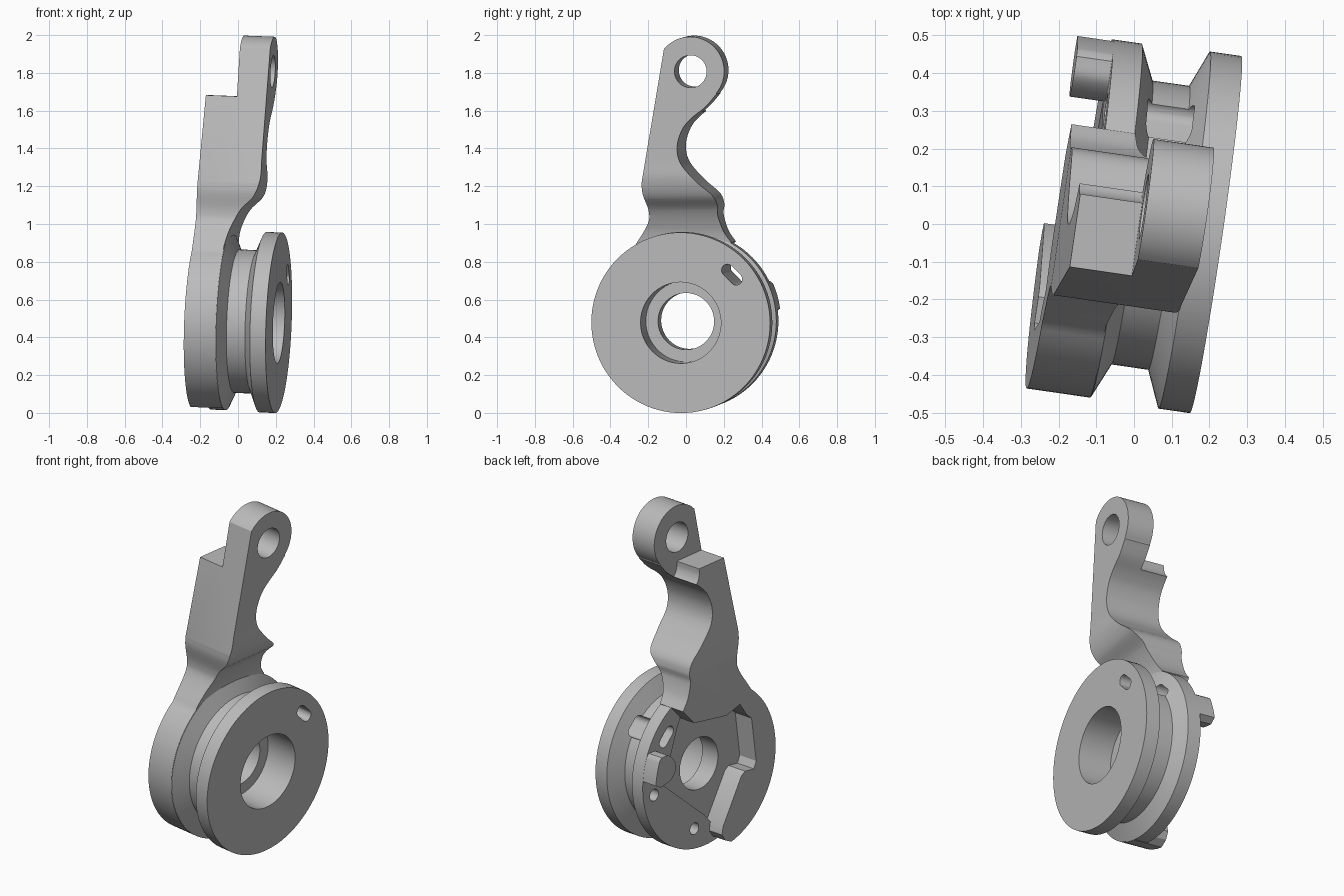
import bpy, bmesh, math
from mathutils import Matrix, Vector

cube = bpy.data.objects.get("Cube")
if cube:
    bpy.data.objects.remove(cube)

grey = bpy.data.materials.new("plain_grey")
grey.use_nodes = True
grey.diffuse_color = (0.5, 0.5, 0.5, 1)
grey.node_tree.nodes["Principled BSDF"].inputs["Base Color"].default_value = (0.5, 0.5, 0.5, 1)

# Local frame: x runs along the bore, measured from the pulley's outer face
POSE = (Matrix.Translation((0.216, -0.028, 0.477))
        @ Matrix.Rotation(math.radians(-8.2), 4, 'Z')
        @ Matrix.Rotation(math.radians(2.2), 4, 'Y'))


def finish(bm, name):
    bmesh.ops.recalc_face_normals(bm, faces=bm.faces)
    mesh = bpy.data.meshes.new(name)
    bm.to_mesh(mesh)
    bm.free()
    mesh.materials.append(grey)
    ob = bpy.data.objects.new(name, mesh)
    bpy.context.collection.objects.link(ob)
    return ob


def prism(name, points, start, end, axis='x'):
    """Extrude an outline of (y, z) along x, or of (x, z) along y."""
    bm = bmesh.new()
    place = (lambda p: (start, p[0], p[1])) if axis == 'x' else (lambda p: (p[0], start, p[1]))
    face = bm.faces.new([bm.verts.new(place(p)) for p in points])
    ext = bmesh.ops.extrude_face_region(bm, geom=[face])
    step = Vector((end - start, 0, 0)) if axis == 'x' else Vector((0, end - start, 0))
    bmesh.ops.translate(bm, verts=[v for v in ext["geom"] if isinstance(v, bmesh.types.BMVert)], vec=step)
    return finish(bm, name)


def lathe(name, profile, steps=96):
    """Turn a closed (x, radius) profile about the x axis."""
    bm = bmesh.new()
    rings = []
    for i in range(steps):
        a = math.tau * i / steps
        rings.append([bm.verts.new((x, r * math.cos(a), r * math.sin(a))) for x, r in profile])
    n = len(profile)
    for i in range(steps):
        p, q = rings[i], rings[(i + 1) % steps]
        for j in range(n):
            k = (j + 1) % n
            bm.faces.new((p[j], p[k], q[k], q[j]))
    return finish(bm, name)


def arc(cy, cz, r, a0, a1, n=32):
    angles = [math.radians(a0 + (a1 - a0) * i / n) for i in range(n + 1)]
    return [(cy + r * math.cos(a), cz + r * math.sin(a)) for a in angles]


def spline(points, n=6):
    """Smooth curve through the points."""
    pts = [Vector(p) for p in points]
    pts = [2 * pts[0] - pts[1]] + pts + [2 * pts[-1] - pts[-2]]
    out = []
    for a, b, c, d in zip(pts, pts[1:], pts[2:], pts[3:]):
        for i in range(n):
            t = i / n
            out.append(tuple(0.5 * (2 * b + (c - a) * t + (2 * a - 5 * b + 4 * c - d) * t * t
                                    + (3 * b - a - 3 * c + d) * t ** 3)))
    return out + [tuple(pts[-2])]


def capsule(cy, cz, length, radius, tilt):
    c, s = math.cos(math.radians(tilt)), math.sin(math.radians(tilt))
    h = length / 2 - radius
    return (arc(cy + h * c, cz + h * s, radius, tilt - 90, tilt + 90, 12)
            + arc(cy - h * c, cz - h * s, radius, tilt + 90, tilt + 270, 12))


def boolean(ob, tool, operation='DIFFERENCE'):
    tool.hide_render = True
    mod = ob.modifiers.new("cut", 'BOOLEAN')
    mod.operation, mod.solver, mod.object = operation, 'EXACT', tool
    bpy.context.view_layer.objects.active = ob
    bpy.ops.object.modifier_apply(modifier=mod.name)
    bpy.data.objects.remove(tool)


# Grooved pulley with stepped bore and thin rear flange
pulley = lathe("grooved_pulley", [
    (0, 0.215), (0, 0.478), (-0.084, 0.478), (-0.125, 0.38), (-0.224, 0.38),
    (-0.266, 0.473), (-0.345, 0.473), (-0.345, 0.15), (-0.2, 0.15), (-0.2, 0.215)])
boolean(pulley, prism("slot_cutter", capsule(0.275, 0.255, 0.13, 0.032, -45), -0.5, 0.1))
for y, z in ((0.08, -0.35), (0.385, -0.05)):
    boolean(pulley, prism("hole_cutter", arc(y, z, 0.034, 0, 345, 23), -0.5, -0.28))

# Shallow recess around the bore in the rear flange
recess = [(0.15, 0.36), (-0.1, 0.35), (-0.3, 0.3), (-0.36, -0.1), (-0.06, -0.37),
          (0.0, -0.295), (0.31, -0.02), (0.27, 0.08), (0.19, 0.28)]
boolean(pulley, prism("recess_cutter", recess, -0.5, -0.316))

# Lever: arm outline joined to the raised front half of the body
front_edge = spline([(-0.22, 0.735), (-0.218, 0.68), (-0.197, 0.58), (-0.21, 0.51), (-0.29, 0.385)])
back_edge = spline([(0.184, 1.207), (0.125, 1.14), (0.05, 1.08), (0.0, 1.02), (-0.028, 0.93),
                    (-0.01, 0.84), (0.07, 0.745), (0.152, 0.672), (0.174, 0.615), (0.17, 0.56),
                    (0.195, 0.475), (0.235, 0.415)])
outline = (list(reversed(back_edge))
           + arc(0.045, 1.33, 0.182, -40, 140)
           + front_edge
           + arc(0, 0, 0.475, 129, 257, 48)
           + [(-0.06, -0.44), (-0.035, -0.4), (-0.045, -0.355), (-0.2, -0.11), (-0.23, -0.09),
              (-0.3, -0.1), (-0.32, -0.06), (-0.295, 0.2), (-0.26, 0.23), (-0.21, 0.31),
              (-0.1, 0.28), (0.15, 0.32)])
lever = prism("lever_arm", outline, -0.5, 0.0)

# Side profile that thins the lever at the pulley and at the eye
neck = spline([(-0.268, 0.4), (-0.248, 0.49), (-0.2, 0.59), (-0.13, 0.665), (-0.098, 0.755), (-0.096, 0.86)])
side = ([(-0.44, -0.6), (-0.268, -0.6)] + neck
        + [(-0.086, 1.6), (-0.25, 1.6), (-0.25, 1.19), (-0.416, 1.19), (-0.435, 0.6)])
boolean(lever, prism("side_profile", side, -0.8, 0.8, 'y'), 'INTERSECT')
boolean(lever, prism("eye_cutter", arc(0.047, 1.328, 0.086, 0, 354, 59), -0.6, 0.2))

# Hollowed step behind the lever's left shoulder
hollow = spline([(0.055, 1.2), (0.058, 1.15), (0.08, 1.11), (0.12, 1.09), (0.3, 1.08)])
boolean(lever, prism("shoulder_cutter", [(0.3, 1.3), (0.055, 1.3)] + hollow, -0.6, -0.25))

# Stop tab flush with the back rim of the flange
tab_inner = spline([(0.415, 0.205), (0.36, 0.2), (0.315, 0.15), (0.31, 0.1), (0.35, 0.055), (0.43, 0.035)])
tab = prism("stop_tab", arc(0, 0, 0.472, 7, 24, 12) + tab_inner, -0.44, -0.27)

for ob in (pulley, lever, tab):
    ob.data.transform(POSE)
    bpy.ops.object.select_all(action='DESELECT')
    ob.select_set(True)
    bpy.context.view_layer.objects.active = ob
    bpy.ops.object.shade_smooth_by_angle(angle=math.radians(28))
